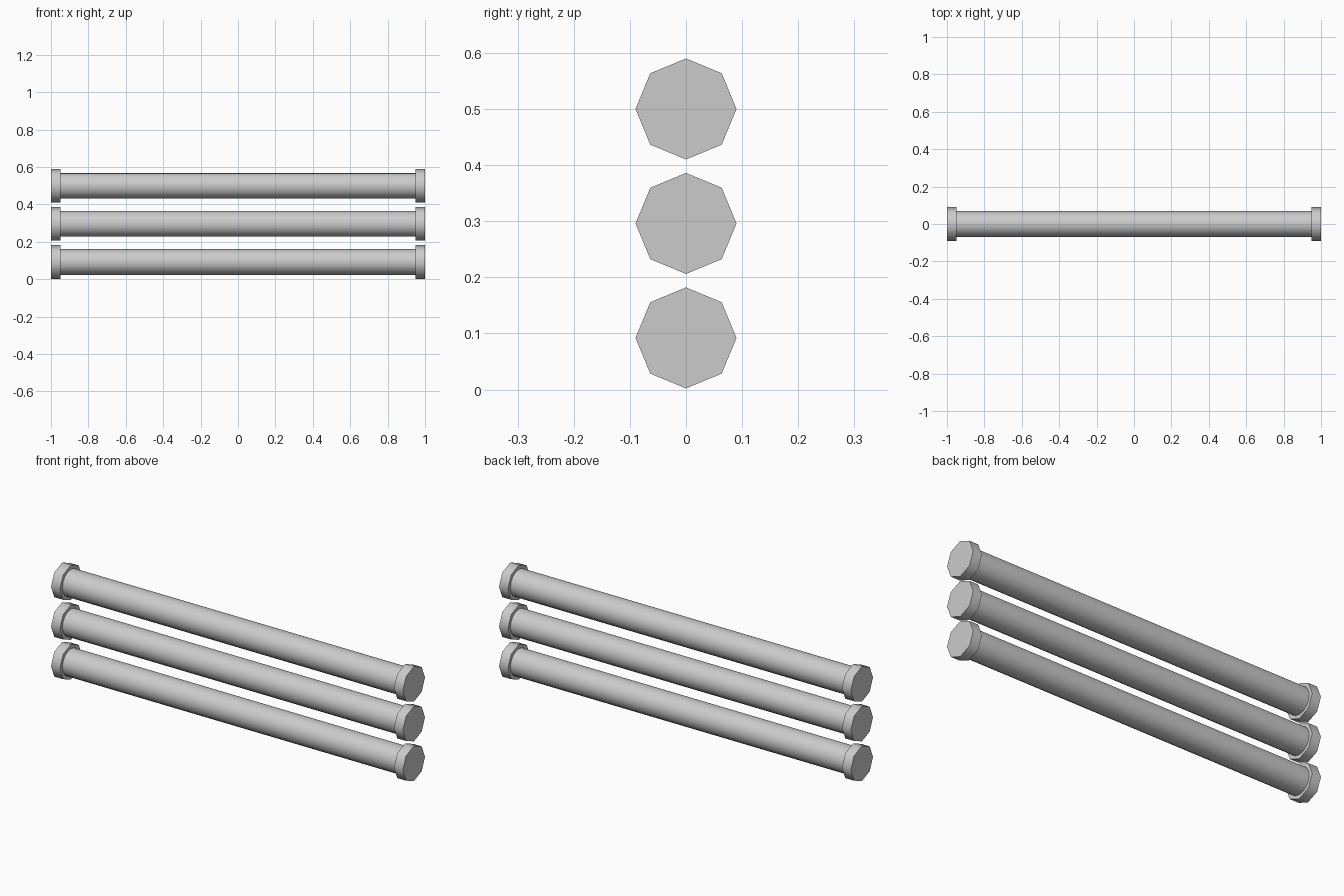
import bpy
import math

cube = bpy.data.objects.get("Cube")
if cube:
    bpy.data.objects.remove(cube, do_unlink=True)

# Single grey metal
COLOUR = (0.6, 0.6, 0.6, 1)
metal = bpy.data.materials.new("grey_metal")
metal.use_nodes = True
metal.diffuse_color = COLOUR
metal.node_tree.nodes["Principled BSDF"].inputs["Base Color"].default_value = COLOUR


def bar(name, x, z, radius, length, sides):
    """Cylinder lying along x, with a corner at its top."""
    bpy.ops.mesh.primitive_cylinder_add(
        vertices=sides, radius=radius, depth=length,
        location=(x, 0, z), rotation=(0, math.pi / 2, 0))
    obj = bpy.context.object
    obj.name = name
    obj.data.materials.append(metal)
    bpy.ops.object.shade_smooth_by_angle(angle=math.radians(60))
    return obj


# Three stacked rails, each with an octagonal cap at both ends
CAP = 0.05
for level, z in (("lower", 0.092), ("middle", 0.296), ("upper", 0.5)):
    bar(level + "_rail", 0, z, 0.069, 2 - 2 * CAP, 16)
    for side, sign in (("left", 1), ("right", -1)):
        bar(f"{level}_{side}_cap", sign * (1 - CAP / 2), z, 0.09, CAP, 8)
